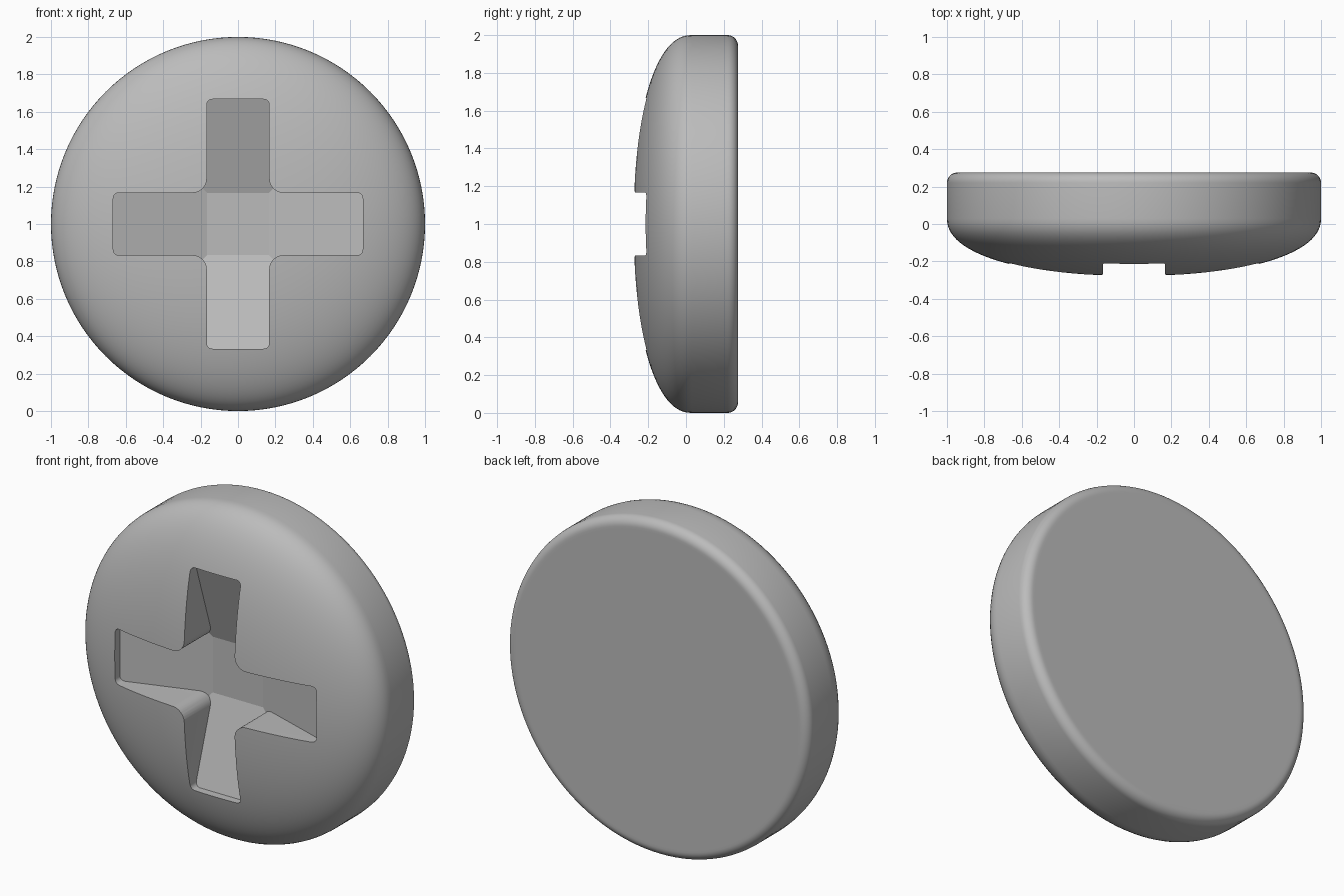
import bpy
import bmesh
from math import sin, cos, pi, radians
from mathutils import Matrix, Vector

cube = bpy.data.objects.get("Cube")
if cube:
    bpy.data.objects.remove(cube, do_unlink=True)

MID = 1.0            # height of the head's axis
ARM, HALF = 0.667, 0.167   # slot arm length and half width

steel = bpy.data.materials.new("plain grey")
steel.use_nodes = True
grey = (0.5, 0.5, 0.5, 1)
steel.diffuse_color = grey
steel.node_tree.nodes["Principled BSDF"].inputs["Base Color"].default_value = grey


def make_object(name, bm):
    bmesh.ops.recalc_face_normals(bm, faces=bm.faces)
    mesh = bpy.data.meshes.new(name)
    bm.to_mesh(mesh)
    bm.free()
    mesh.materials.append(steel)
    obj = bpy.data.objects.new(name, mesh)
    bpy.context.collection.objects.link(obj)
    return obj


def boolean(target, cutter, operation):
    mod = target.modifiers.new(operation.lower(), "BOOLEAN")
    mod.object, mod.operation, mod.solver = cutter, operation, "EXACT"
    bpy.context.view_layer.objects.active = target
    bpy.ops.object.modifier_apply(modifier=mod.name)
    bpy.data.objects.remove(cutter, do_unlink=True)


def arc(cx, cz, r, start, sweep, steps=8):
    return [(cx + r * cos(start + sweep * i / steps),
             cz + r * sin(start + sweep * i / steps)) for i in range(steps + 1)]


# Domed head: profile of (radius, y) turned about the y axis
STEPS, POWER = 28, 2 / 2.2
dome = [(sin(pi / 2 * i / STEPS) ** POWER,
         0.03 - 0.31 * cos(pi / 2 * i / STEPS) ** POWER) for i in range(STEPS)]
dome.append((1, 0.03))
profile = dome + arc(0.945, 0.22, 0.055, 0, pi / 2) + [(0.93, 0.275), (0, 0.275)]
bm = bmesh.new()
verts = [bm.verts.new((r, y, MID)) for r, y in profile]
edges = [bm.edges.new(pair) for pair in zip(verts, verts[1:])]
bmesh.ops.spin(bm, geom=verts + edges, cent=(0, 0, MID), axis=(0, 1, 0),
               angle=2 * pi, steps=128)
bmesh.ops.remove_doubles(bm, verts=bm.verts, dist=0.0005)
head = make_object("screw_head", bm)

# Cross slot: one quarter outline with rounded corners, repeated four times
TIP, INNER = 0.03, 0.075
quarter = (arc(ARM - TIP, -HALF + TIP, TIP, -pi / 2, pi / 2)
           + arc(ARM - TIP, HALF - TIP, TIP, 0, pi / 2)
           + arc(HALF + INNER, HALF + INNER, INNER, -pi / 2, -pi / 2))
bm = bmesh.new()
outline = []
for k in range(4):
    turn = Matrix.Rotation(k * pi / 2, 2)
    for p in quarter:
        x, z = turn @ Vector(p)
        outline.append(bm.verts.new((x, -0.45, MID + z)))
face = bm.faces.new(outline)
lift = bmesh.ops.extrude_face_region(bm, geom=[face])
bmesh.ops.translate(bm, vec=(0, 0.6, 0),
                    verts=[v for v in lift["geom"] if isinstance(v, bmesh.types.BMVert)])
slot = make_object("cross_slot_cutter", bm)
slot.hide_render = True

# Square taper that slopes the arm floors down to a flat centre
bm = bmesh.new()
bmesh.ops.create_cube(bm, size=2)
for v in bm.verts:
    front = v.co.y < 0
    half = HALF + (ARM - HALF) * 3 if front else HALF
    v.co = (v.co.x * half, -0.165 * 3 if front else 0, MID + v.co.z * half)
taper = make_object("slot_floor_cutter", bm)
taper.hide_render = True

boolean(slot, taper, "INTERSECT")
boolean(head, slot, "DIFFERENCE")

# Smooth dome and fillets, crisp slot edges
bpy.ops.object.select_all(action="DESELECT")
head.select_set(True)
bpy.context.view_layer.objects.active = head
bpy.ops.object.shade_smooth_by_angle(angle=radians(15))
